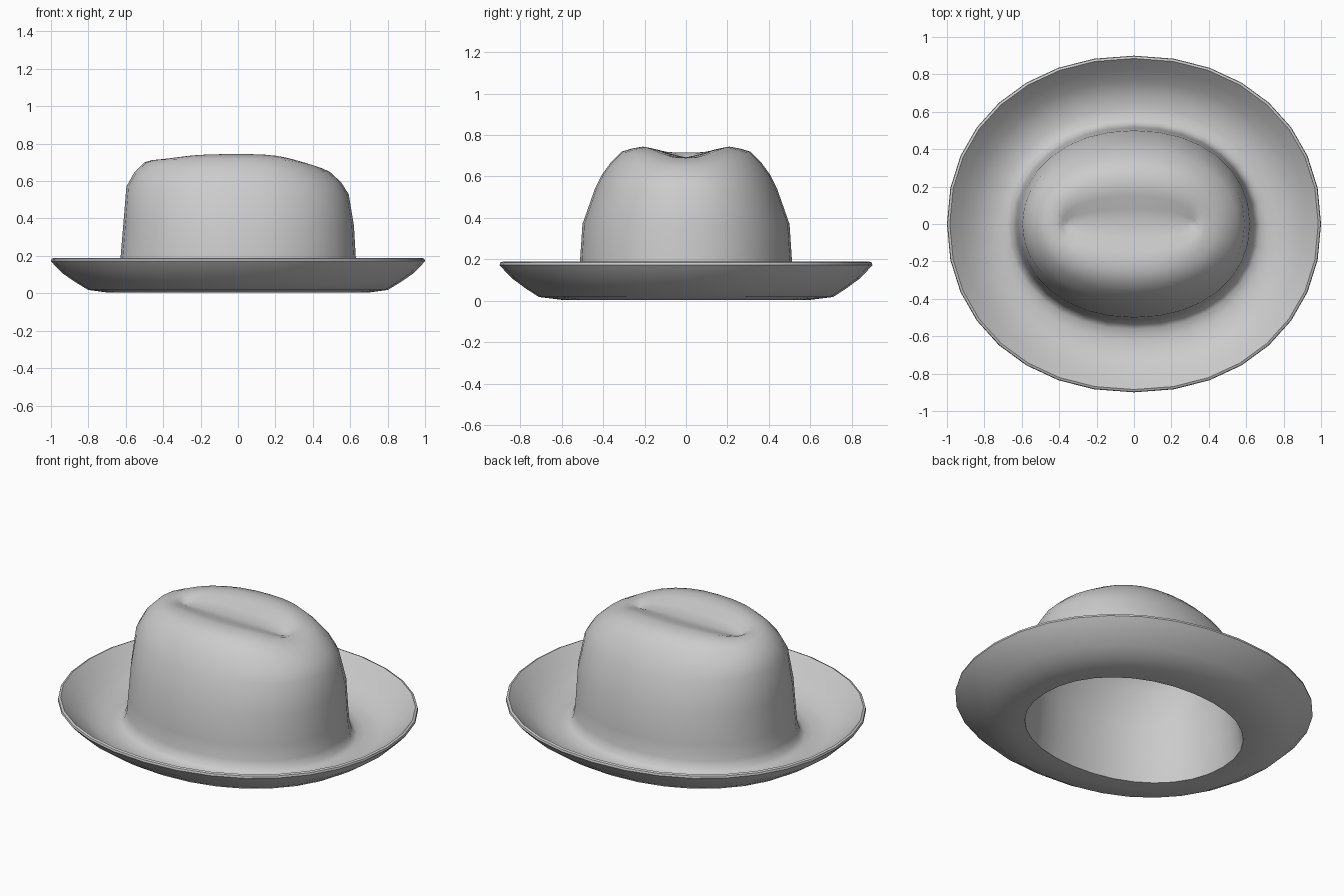
import bpy, bmesh, math

if "Cube" in bpy.data.objects:
    bpy.data.objects.remove(bpy.data.objects["Cube"])

SEG = 32
POW = 2 / 2.12
WALL = 0.018

# Ring: (radius -x, radius +x, radius y, z at -x, z at +x, z at the sides)
crown = [
    (.635, .637, .52, .10, .10, .10),
    (.628, .63, .512, .19, .19, .19),
    (.613, .62, .50, .37, .36, .37),
    (.597, .592, .44, .57, .53, .54),
    (.555, .55, .405, .645, .595, .61),
    (.50, .49, .365, .70, .65, .665),
    (.46, .44, .31, .712, .672, .72),
    (.42, .38, .26, .715, .69, .735),
    (.40, .36, .21, .71, .69, .744),
    (.385, .345, .15, .70, .685, .732),
    (.37, .33, .08, .69, .68, .71),
    (.35, .30, .0, .682, .67, .692),
]


def even(rx, ry, z):
    return (rx, rx, ry, z, z, z)


# Brim from the opening, under and round the rolled edge, back to the crown
brim = [even(*r) for r in [
    (.632, .515, .004), (.69, .59, .003), (.80, .71, .018), (.87, .775, .06),
    (.94, .84, .108), (.985, .885, .155), (1.0, .90, .172), (.997, .897, .184),
    (.985, .885, .189), (.925, .825, .13), (.86, .765, .08), (.79, .70, .043),
    (.72, .62, .03), (.675, .562, .035), (.65, .535, .055)]]

# Lining follows the crown, slightly smaller, from the top line to the opening
lining = [(l - WALL, r - WALL, max(y - WALL, 0), zl - WALL, zr - WALL, zy - WALL)
          for l, r, y, zl, zr, zy in reversed(crown)]


def power(v):
    return math.copysign(abs(v) ** POW, v)


def add_ring(bm, ring):
    l, r, ry, zl, zr, zy = ring
    verts = []
    for i in range(SEG):
        a = 2 * math.pi * i / SEG
        c, s = math.cos(a), math.sin(a)
        w = abs(c) ** 3
        x = power(c) * (r if c > 0 else l)
        z = zy * (1 - w) + (zr if c > 0 else zl) * w
        verts.append(bm.verts.new((x, power(s) * ry, z)))
    return verts


bm = bmesh.new()
rings = [add_ring(bm, r) for r in lining + brim + crown]
outer_top, inner_top = rings[-1], rings[0]
for a, b in zip(rings, rings[1:]):
    for i in range(SEG):
        j = (i + 1) % SEG
        bm.faces.new((a[i], a[j], b[j], b[i]))

# Close the crown crease by zipping the last rings into a line
for top in (outer_top, inner_top):
    bmesh.ops.weld_verts(bm, targetmap={top[SEG - i]: top[i] for i in range(1, SEG // 2)})
bmesh.ops.recalc_face_normals(bm, faces=bm.faces[:])

mesh = bpy.data.meshes.new("hat")
bm.to_mesh(mesh)
bm.free()
hat = bpy.data.objects.new("hat", mesh)
bpy.context.collection.objects.link(hat)
bpy.context.view_layer.objects.active = hat
hat.select_set(True)
bpy.ops.object.shade_smooth_by_angle(angle=math.radians(50))
